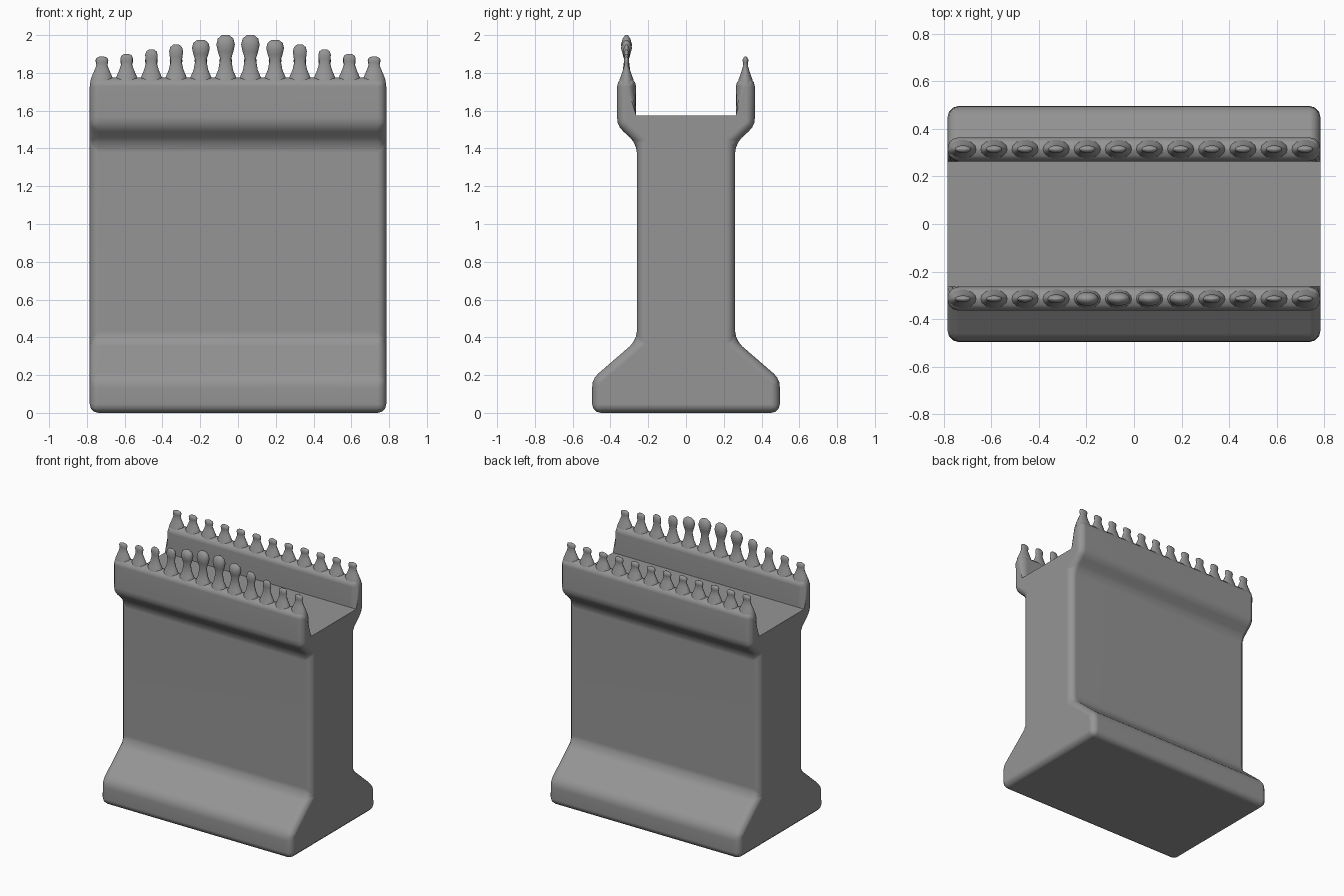
import bpy, bmesh
from math import cos, sin, pi

cube = bpy.data.objects.get("Cube")
if cube:
    bpy.data.objects.remove(cube, do_unlink=True)

stone = bpy.data.materials.new("grey_stone")
stone.use_nodes = True
colour = (0.3, 0.3, 0.3, 1)
stone.diffuse_color = colour
stone.node_tree.nodes["Principled BSDF"].inputs["Base Color"].default_value = colour

HALF_LENGTH = 0.785
FLOOR = 1.575
CREST_Y = 0.315


def add_object(name, bm, angle):
    """Turn a bmesh into a smooth shaded object."""
    bmesh.ops.recalc_face_normals(bm, faces=bm.faces)
    mesh = bpy.data.meshes.new(name)
    bm.to_mesh(mesh)
    bm.free()
    mesh.materials.append(stone)
    obj = bpy.data.objects.new(name, mesh)
    bpy.context.collection.objects.link(obj)
    bpy.ops.object.select_all(action='DESELECT')
    obj.select_set(True)
    bpy.context.view_layer.objects.active = obj
    bpy.ops.object.shade_smooth_by_angle(angle=angle)
    return obj


# Wall: flared foot, shaft, and two parapets beside a walkway
half = [(0.497, 0), (0.497, 0.18), (0.26, 0.385), (0.26, 1.425),
        (0.365, 1.52), (0.365, 1.775), (0.264, 1.775), (0.264, FLOOR)]
profile = half + [(-y, z) for y, z in reversed(half)]
bm = bmesh.new()
section = bm.faces.new([bm.verts.new((-HALF_LENGTH, y, z)) for y, z in profile])
grown = bmesh.ops.extrude_face_region(bm, geom=[section], use_keep_orig=True)["geom"]
bmesh.ops.translate(bm, vec=(2 * HALF_LENGTH, 0, 0),
                    verts=[v for v in grown if isinstance(v, bmesh.types.BMVert)])
bmesh.ops.recalc_face_normals(bm, faces=bm.faces)


def is_floor_edge(edge):
    return all(abs(v.co.z - FLOOR) < 0.001 for v in edge.verts)


# The walkway keeps crisp edges, all others are rounded
bmesh.ops.bevel(bm, geom=[e for e in bm.edges if not is_floor_edge(e)],
                offset=0.047, segments=3, profile=0.5, affect='EDGES',
                clamp_overlap=True)
wall = add_object("wall", bm, 0.7)
weighted = wall.modifiers.new("even_shading", 'WEIGHTED_NORMAL')
weighted.keep_sharp = True


def add_finial(bm, x, y, top, width, depth, sides=14):
    """Loft one knob with a flared base, a thin neck and a rounded head."""
    neck = 1.84 + 0.3 * (top - 1.885)
    span = top - neck
    rings = [(1.735, 0.064, 0.046), (1.77, 0.058, 0.036), (1.79, 0.05, 0.028),
             (1.815, 0.039, 0.02), (neck, 0.029, 0.012),
             (neck + 0.3 * span, 0.4 * 0.029 + 0.6 * width, 0.006 + 0.5 * depth),
             (neck + 0.6 * span, width, depth),
             (neck + 0.85 * span, 0.85 * width, 0.7 * depth),
             (top, 0.4 * width, 0.25 * depth)]
    loops = []
    for z, rx, ry in rings:
        loops.append([bm.verts.new((x + rx * cos(2 * pi * i / sides),
                                    y + ry * sin(2 * pi * i / sides), z))
                      for i in range(sides)])
    for low, high in zip(loops, loops[1:]):
        for i in range(sides):
            j = (i + 1) % sides
            bm.faces.new((low[i], low[j], high[j], high[i]))
    bm.faces.new(loops[0][::-1])
    bm.faces.new(loops[-1])


def add_crest(name, y, heads):
    """Make a row of finials, mirrored about the middle; heads run outwards."""
    bm = bmesh.new()
    for i, (top, width, depth) in enumerate(heads):
        for side in (-1, 1):
            add_finial(bm, side * (0.0655 + 0.131 * i), y, top, width, depth)
    add_object(name, bm, 1.1)


# Crests: the front one rises to the middle, the back one is level
front_heads = [(2.0, 0.049, 0.03), (1.975, 0.047, 0.03), (1.95, 0.037, 0.019),
               (1.924, 0.033, 0.015), (1.9, 0.033, 0.014), (1.886, 0.033, 0.014)]
add_crest("front_crest", -CREST_Y, front_heads)
add_crest("back_crest", CREST_Y, [(1.886, 0.034, 0.016)] * 6)
